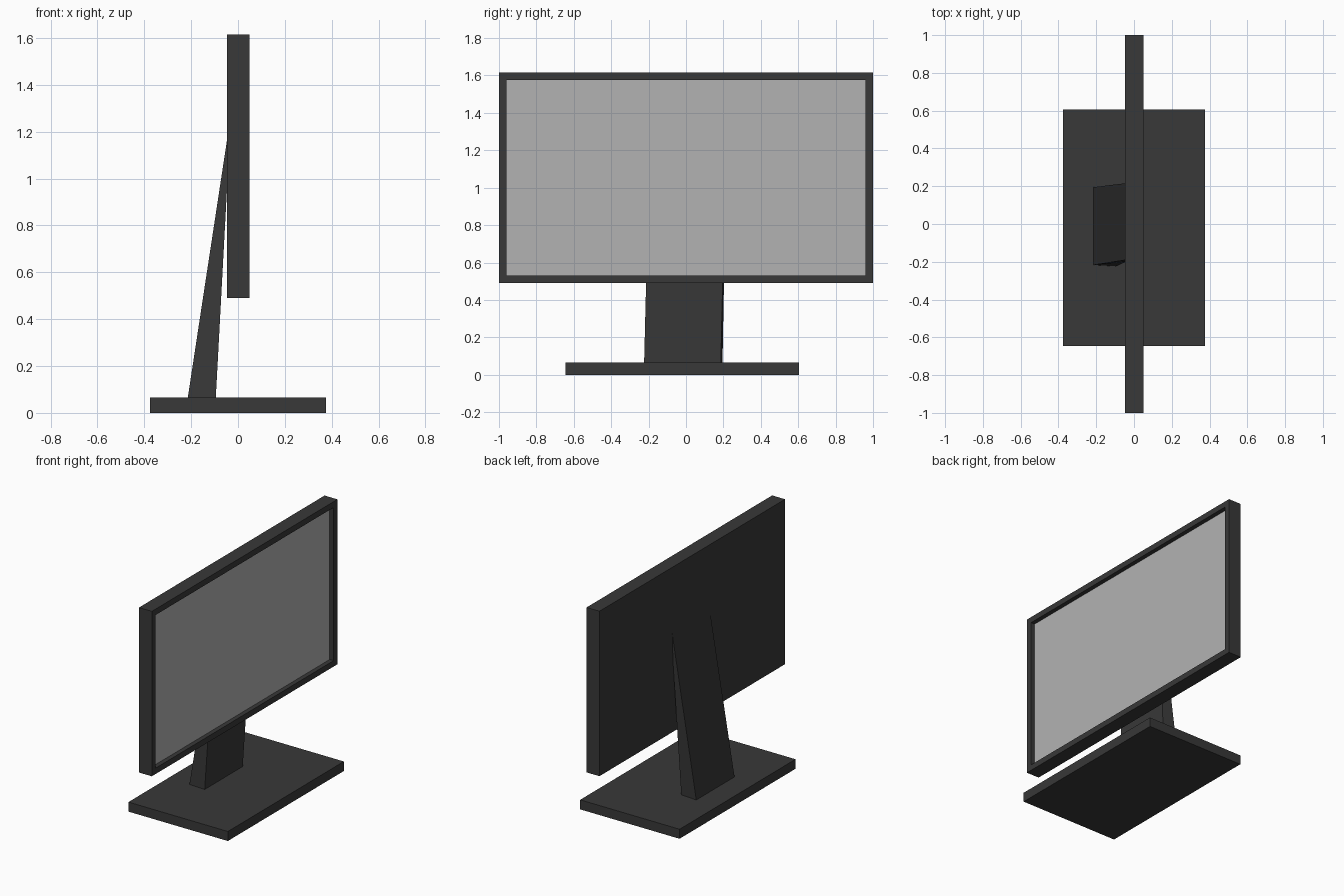
import bpy, bmesh
from mathutils import Vector

if "Cube" in bpy.data.objects:
    bpy.data.objects.remove(bpy.data.objects["Cube"])

dark = bpy.data.materials.new("dark_plastic")
dark.diffuse_color = (0.04, 0.04, 0.04, 1)
dark.use_nodes = True
dark.node_tree.nodes["Principled BSDF"].inputs["Base Color"].default_value = dark.diffuse_color
grey = bpy.data.materials.new("screen_grey")
grey.diffuse_color = (0.45, 0.45, 0.45, 1)
grey.use_nodes = True
grey.node_tree.nodes["Principled BSDF"].inputs["Base Color"].default_value = grey.diffuse_color


def finish(bm, name, *mats):
    bmesh.ops.recalc_face_normals(bm, faces=bm.faces)
    me = bpy.data.meshes.new(name)
    bm.to_mesh(me)
    bm.free()
    for m in mats:
        me.materials.append(m)
    ob = bpy.data.objects.new(name, me)
    bpy.context.collection.objects.link(ob)
    return ob


def box(lo, hi):
    bm = bmesh.new()
    bmesh.ops.create_cube(bm, size=1)
    lo, hi = Vector(lo), Vector(hi)
    for v in bm.verts:
        v.co = (lo + hi) / 2 + v.co * (hi - lo)
    return bm


# Base plate
finish(box((-0.375, -0.645, 0), (0.375, 0.605, 0.065)), "base", dark)

# Display housing with a recessed screen on the +x side
bm = box((-0.047, -1, 0.49), (0.05, 1, 1.615))
bm.normal_update()
front = max(bm.faces, key=lambda f: f.calc_center_median().x)
bmesh.ops.inset_region(bm, faces=[front], thickness=0.057)
walls = bmesh.ops.extrude_face_region(bm, geom=[front])
screen = [g for g in walls["geom"] if isinstance(g, bmesh.types.BMFace)][0]
bmesh.ops.translate(bm, verts=screen.verts, vec=(-0.03, 0, 0))
if front.is_valid:
    bmesh.ops.delete(bm, geom=[front], context='FACES_ONLY')
screen.material_index = 1
finish(bm, "display", dark, grey)

# Leaning, slightly skewed tapered neck that runs into the back of the display
bm = bmesh.new()
foot = [(-0.215, -0.217, 0.06), (-0.095, -0.224, 0.06),
        (-0.095, 0.186, 0.06), (-0.215, 0.195, 0.06)]
head = [(-0.043, -0.19, 1.19), (-0.043, -0.2, 1.03),
        (-0.043, 0.208, 1.03), (-0.043, 0.216, 1.19)]
a = [bm.verts.new(p) for p in foot]
b = [bm.verts.new(p) for p in head]
bm.faces.new(a)
bm.faces.new(b)
for i in range(4):
    j = (i + 1) % 4
    bm.faces.new((a[i], a[j], b[j], b[i]))
finish(bm, "neck", dark)
